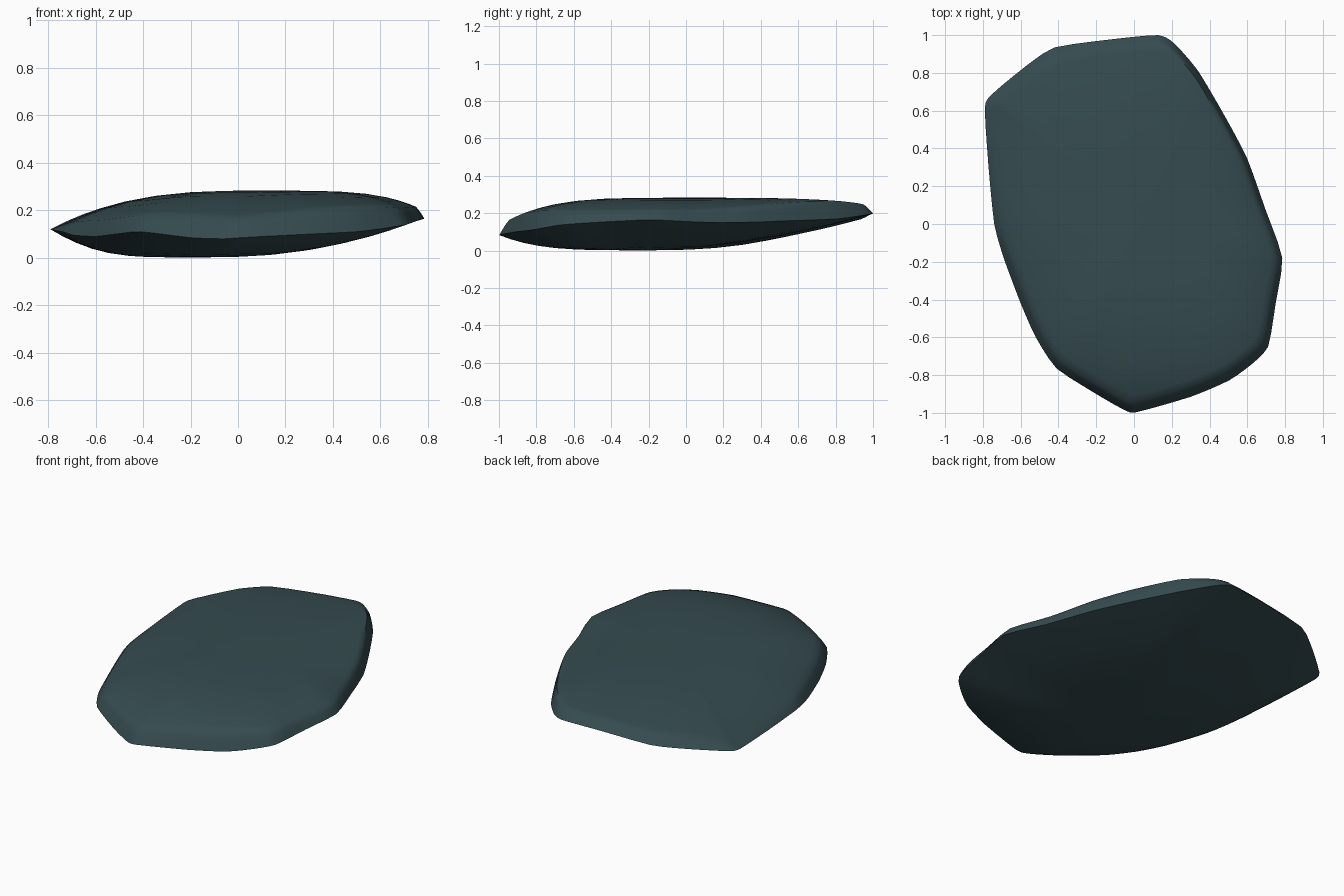
import bpy, bmesh, math

if "Cube" in bpy.data.objects:
    bpy.data.objects.remove(bpy.data.objects["Cube"])

# Outline of the flat stone: x, y, rim height, height of the upper edge
OUTLINE = [
    (0.785, -0.18, .165, .215), (0.695, 0.08, .152, .215), (0.60, 0.345, .152, .235),
    (0.49, 0.555, .16, .255), (0.34, 0.81, .17, .268), (0.215, 0.955, .19, .255),
    (0.13, 1.00, .198, .245), (-0.10, 0.98, .19, .235), (-0.42, 0.935, .168, .215),
    (-0.58, 0.83, .148, .20), (-0.76, 0.68, .125, .155), (-0.79, 0.61, .12, .14),
    (-0.77, 0.30, .115, .145), (-0.74, 0.00, .11, .15), (-0.69, -0.18, .095, .155),
    (-0.60, -0.42, .09, .16), (-0.52, -0.60, .10, .17), (-0.41, -0.765, .11, .18),
    (-0.20, -0.90, .085, .175), (-0.06, -0.98, .08, .165), (0.01, -0.997, .085, .165),
    (0.30, -0.915, .10, .20), (0.50, -0.83, .11, .212), (0.62, -0.745, .125, .215),
    (0.71, -0.65, .14, .21), (0.75, -0.42, .155, .212)]


def refine(points, steps=3):
    """Resample the closed outline with a gently rounded spline."""
    result, n = [], len(points)
    for i in range(n):
        a, b, c, d = (points[(i + k) % n] for k in (-1, 0, 1, 2))
        for s in range(steps):
            t = s / steps
            result.append([
                (1-t)*q + t*r + 0.3*t*(1-t)*((1-t)*(2*q - p - r) + t*(2*r - q - w))
                for p, q, r, w in zip(a, b, c, d)])
    return result


outline = refine(OUTLINE)
TOP = (0.08, 0.05, 0.283)
BASE = (-0.22, -0.25, 0.002)


def top_ring(s):
    ring = []
    for x, y, rim, edge in outline:
        p = 3.6 + 0.8 * math.tanh(2 * (x - 0.5 * y))     # flatter to the front right
        z = TOP[2] - (TOP[2] - edge) * (s / 0.95)**p
        if s > 0.95:                                     # bevel down to the rim
            t = (1 - s) / 0.05
            z = rim + (edge - rim) * (0.25 * t * (1 - t) + t)
        ring.append((TOP[0] + (x-TOP[0])*s, TOP[1] + (y-TOP[1])*s, z))
    return ring


def base_ring(s):
    ring = []
    for x, y, rim, edge in outline:
        p = 2.8 - 1.0 * math.tanh(2 * (x + y + 0.1))     # tilts up to the back right
        ring.append((BASE[0] + (x-BASE[0])*s, BASE[1] + (y-BASE[1])*s,
                     BASE[2] + (rim-BASE[2]) * s**p))
    return ring


# Stone body: stacked rings from the underside, over the rim, to the top
rings = [base_ring(s) for s in (.12, .3, .45, .6, .72, .83, .92)]
rings += [top_ring(s) for s in (1, .985, .968, .95, .91, .85, .77, .65, .5, .33, .15)]
bm = bmesh.new()
loops = [[bm.verts.new(p) for p in ring] for ring in rings]
n = len(outline)
for low, high in zip(loops, loops[1:]):
    for i in range(n):
        j = (i + 1) % n
        bm.faces.new((low[i], low[j], high[j], high[i]))
for loop, tip in ((loops[0], BASE), (loops[-1], TOP)):
    centre = bm.verts.new(tip)
    for i in range(n):
        bm.faces.new((loop[i], loop[(i + 1) % n], centre))
bmesh.ops.recalc_face_normals(bm, faces=bm.faces)

mesh = bpy.data.meshes.new("flat_stone")
bm.to_mesh(mesh)
bm.free()
stone = bpy.data.objects.new("flat_stone", mesh)
bpy.context.collection.objects.link(stone)

# Dark slate colour
slate = bpy.data.materials.new("dark slate")
slate.diffuse_color = (0.036, 0.071, 0.080, 1)
slate.use_nodes = True
slate.node_tree.nodes["Principled BSDF"].inputs["Base Color"].default_value = slate.diffuse_color
mesh.materials.append(slate)

bpy.context.view_layer.objects.active = stone
stone.select_set(True)
bpy.ops.object.shade_smooth_by_angle(angle=math.radians(60))
